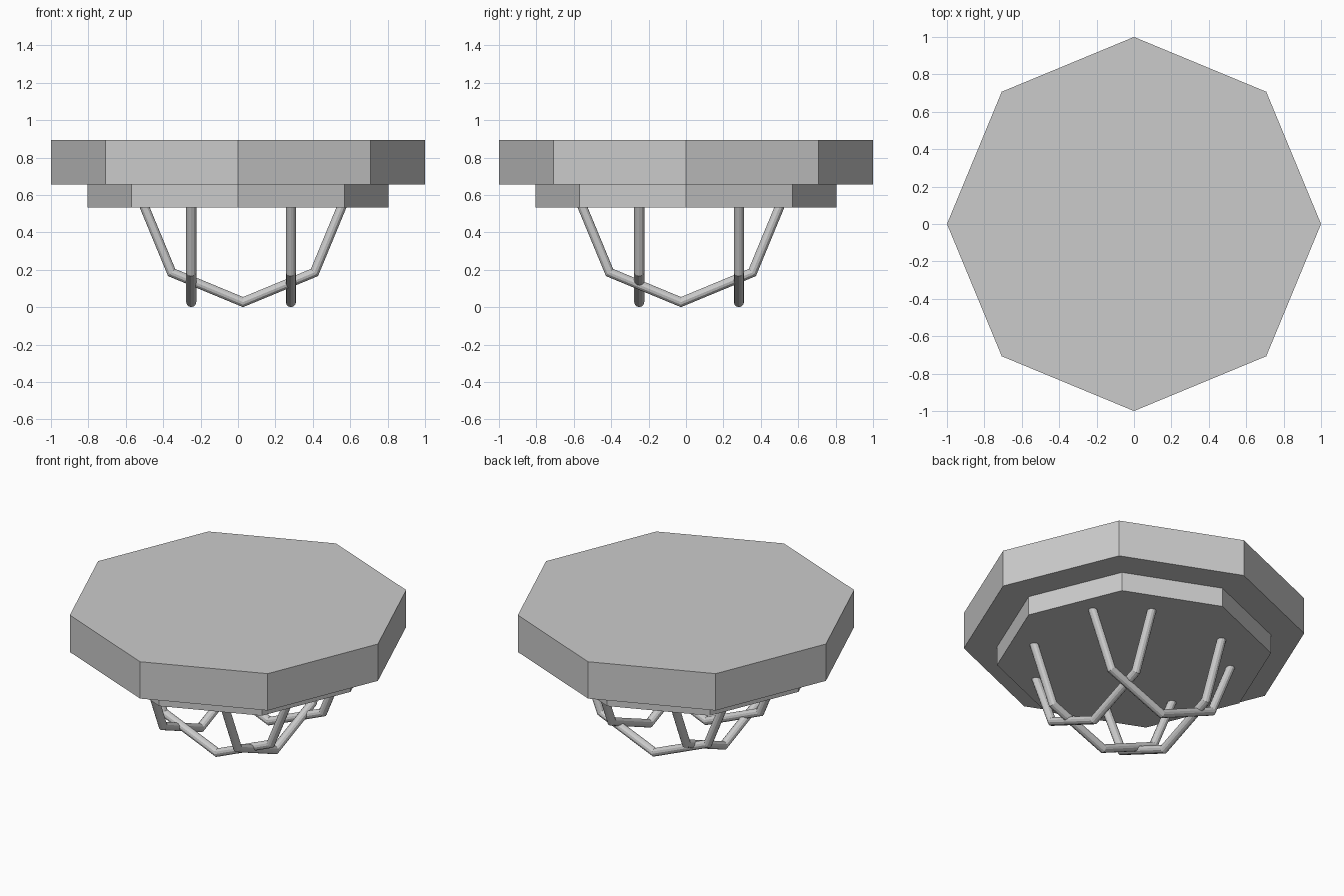
import bpy, bmesh
from math import pi, cos, sin

if "Cube" in bpy.data.objects:
    bpy.data.objects.remove(bpy.data.objects["Cube"])

TUBE_R, ARCH_R, ARCH_Z = 0.027, 0.54, 0.567
SIDES = 12


def slab(name, radius, z0, z1):
    # Octagonal slab with points on the x and y axes
    bpy.ops.mesh.primitive_cylinder_add(vertices=8, radius=radius, depth=z1 - z0,
                                        location=(0, 0, (z0 + z1) / 2))
    bpy.context.object.name = name


def arch_leg(name, location, turn):
    # Half of an eight-segment ring, hanging below the slab
    bm = bmesh.new()
    rings = []
    for i in range(5):
        a = pi + i * pi / 4
        ring = []
        for j in range(SIDES):
            b = 2 * pi * j / SIDES
            d = ARCH_R + TUBE_R * cos(b)
            ring.append(bm.verts.new((d * cos(a), TUBE_R * sin(b), d * sin(a))))
        rings.append(ring)
    for r, s in zip(rings, rings[1:]):
        for j in range(SIDES):
            k = (j + 1) % SIDES
            bm.faces.new((r[j], r[k], s[k], s[j]))
    bm.faces.new(rings[0])
    bm.faces.new(rings[-1])
    bmesh.ops.recalc_face_normals(bm, faces=bm.faces)
    mesh = bpy.data.meshes.new(name)
    bm.to_mesh(mesh)
    bm.free()
    ob = bpy.data.objects.new(name, mesh)
    ob.location = location
    ob.rotation_euler.z = turn
    bpy.context.collection.objects.link(ob)


# Table top and the smaller slab beneath it
slab("table_top", 1.0, 0.655, 0.893)
slab("under_slab", 0.805, 0.532, 0.655)

# Two crossing pairs of bent tube legs
for side, offset in (("a", -0.25), ("b", 0.283)):
    arch_leg("leg_across_" + side, (0.027, offset, ARCH_Z), 0)
    arch_leg("leg_along_" + side, (offset, -0.027, ARCH_Z), pi / 2)
